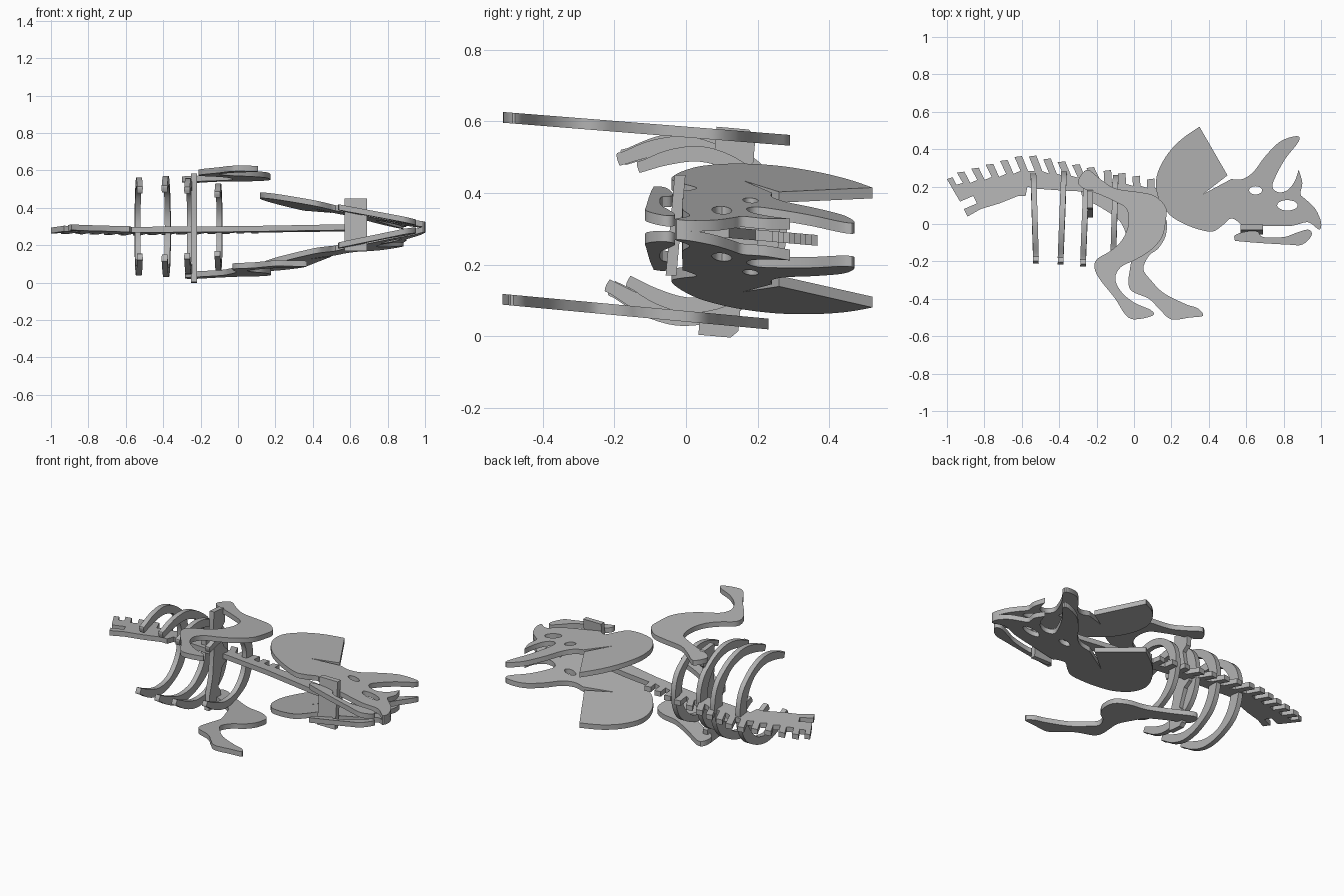
import bpy, bmesh, math
from mathutils import Vector

cube = bpy.data.objects.get("Cube")
if cube:
    bpy.data.objects.remove(cube, do_unlink=True)

mat = bpy.data.materials.new("plain_grey")
mat.use_nodes = True
GREY = (0.45, 0.45, 0.45, 1)
mat.diffuse_color = GREY
mat.node_tree.nodes["Principled BSDF"].inputs["Base Color"].default_value = GREY

HALF = 0.015   # half thickness of the sheet
LEAN = -0.088  # the whole model rests tipped along y
MID = 0.30     # height of the middle plane


def smooth(points, steps=4):
    """Closed rounded outline; a point given twice stays a sharp corner."""
    pts = [Vector(p) / 100 for p in points]
    out = []
    for i, b in enumerate(pts):
        a, c, d = pts[i - 1], pts[(i + 1) % len(pts)], pts[(i + 2) % len(pts)]
        if (c - b).length < 1e-5:
            continue
        for k in range(steps):
            t = k / steps
            out.append(b + 0.5 * t * ((c - a) + t * ((2*a - 5*b + 4*c - d) + t * (3*b - a - 3*c + d))))
    return out


def oval(cx, cy, rx, ry, n=20):
    return [Vector((cx + rx * math.cos(math.tau * k / n), cy + ry * math.sin(math.tau * k / n)))
            for k in range(n)]


def plate(name, loops, place):
    """Cut a sheet from outline loops, then move every point with place(a, b, t)."""
    cu = bpy.data.curves.new(name, "CURVE")
    cu.dimensions, cu.fill_mode, cu.extrude = "2D", "BOTH", HALF
    for loop in loops:
        sp = cu.splines.new("POLY")
        sp.points.add(len(loop) - 1)
        for p, q in zip(sp.points, loop):
            p.co = (q[0], q[1], 0, 1)
        sp.use_cyclic_u = True
    ob = bpy.data.objects.new(name, cu)
    bpy.context.collection.objects.link(ob)
    bpy.ops.object.select_all(action="DESELECT")
    ob.select_set(True)
    bpy.context.view_layer.objects.active = ob
    bpy.ops.object.convert(target="MESH")
    ob = bpy.context.object
    ob.name = name
    bm = bmesh.new()
    bm.from_mesh(ob.data)
    bmesh.ops.remove_doubles(bm, verts=bm.verts, dist=1e-5)
    for v in bm.verts:
        v.co = place(*v.co)
    bmesh.ops.recalc_face_normals(bm, faces=bm.faces)
    bm.to_mesh(ob.data)
    bm.free()
    ob.data.materials.clear()
    ob.data.materials.append(mat)
    bpy.ops.object.shade_smooth_by_angle(angle=math.radians(30))
    return ob


def lying(z, bx=0, cy=LEAN):
    return lambda x, y, t: (x, y, z + bx * x + cy * y + t)


def upright(x0, slope=0, dy=0):
    return lambda w, u, t: (x0 + slope * u + t, u + dy - LEAN * w, MID + LEAN * (u + dy) + w)


# Spine: tail with a slot, a comb of spikes, then a thin neck
back = []
for i in range(14):
    x = -0.91 + i * 0.077
    top = min(0.28 + 0.27 * (x + 0.91), 0.375 - 0.2 * (x + 0.57))
    base = top - 0.085 + 0.06 * abs(x + 0.5)
    lean = 0.015 if x < -0.2 else 0
    back += [(x - 0.02 + lean, base), (x - 0.022 - lean, top - 0.005),
             (x + 0.018 - lean, top), (x + 0.02 + lean, base)]
neck = [(30, 17), (60, 12), (60, 5), (45, 6), (30, 9), (10, 13), (-5, 15), (-20, 17), (-40, 18), (-54, 19),
        (-57, 20), (-58, 15), (-62, 15), (-72, 11), (-82, 8), (-89, 4), (-91, 8), (-84, 11), (-86, 15),
        (-93, 12), (-96, 17), (-100, 24), (-97, 25), (-95, 21)]
plate("spine", [back + [Vector(p) / 100 for p in neck]], lying(MID))

# Ribs: one half profile mirrored across the spine
outer = [(0, 28), (8, 27), (15, 24), (20, 19), (25, 10), (27, 0), (25, -10), (21, -18), (20, -20)]
inner = [(17, -19), (17, -18), (20, -10), (22, 0), (20, 10), (15, 16), (8, 20), (0, 21)]
half = outer + inner
rib = half + [(-w, u) for w, u in reversed(half[1:-1])]
for n, (x0, slope, size, dy) in enumerate([(-0.53, -0.03, 0.97, 0), (-0.385, 0.04, 1, 0),
                                           (-0.265, 0.04, 0.95, -0.02), (-0.105, 0.03, 0.86, 0.02)]):
    plate("rib_%d" % (n + 1), [[p * size for p in smooth(rib)]], upright(x0, slope, dy))

# Pelvis: cross bar that carries both legs
bar = [(-29, 6), (-29, 15), (-27, 17), (-20, 17), (-17, 14), (-6, 17), (-3, 21)]
bar = bar + [(-w, u) for w, u in reversed(bar)] + [(29, 6), (20, 6), (10, 8), (-10, 8), (-20, 6)]
plate("pelvis", [[Vector(p) / 100 for p in bar]], upright(-0.235))

# Legs: the two are posed differently
leg_a = [(-25, 29), (-18, 24), (-10, 19), (3, 17), (11, 15), (17, 9), (17, 2), (15, -7), (9, -14), (1, -19),
         (-7, -23), (-10, -29), (-7, -36), (0, -42), (9, -46), (10, -49), (0, -51), (-5, -48), (-10, -40),
         (-18, -30), (-21, -24), (-20, -19), (-12, -14), (-6, -8), (-3, 0), (-4, 8), (-10, 12), (-19, 16),
         (-27, 19), (-30, 23)]
leg_b = [(-28, 20), (-24, 23), (-12, 16), (0, 10), (10, 8), (17, 3), (17, -6), (13, -13), (8, -17), (5, -24),
         (9, -30), (16, -37), (28, -43), (34, -45), (37, -49), (30, -50), (20, -51), (14, -46), (8, -40),
         (-1, -36), (-3, -31), (-2, -23), (-1, -15), (-4, -6), (-8, 2), (-18, 9), (-27, 14)]
plate("upper_leg_plate", [smooth(leg_a)], lying(0.57, 0, -0.08))
plate("lower_leg_plate", [smooth(leg_b)], lying(0.056, 0, -0.093))

# Head sides: frill, slit, brow horn, nose horn and beak, with eye and nostril holes
head = [(35, 52), (35, 52), (25, 45), (17, 36), (12, 25), (13, 14), (19, 5), (27, 0), (35, -3), (42, -4),
        (47, -1), (52, 3), (57, 0), (57, -1), (57, -1), (70, -1), (84, -1), (93, 1), (99, -3), (100, 1),
        (97, 8), (92, 13), (89, 16), (90, 22), (88, 29), (88, 29), (86, 23), (82, 18), (77, 17), (74, 20),
        (76, 26), (81, 35), (88, 44), (87, 47), (78, 44), (70, 36), (64, 28), (58, 24), (52, 24), (52, 24),
        (37, 16), (37, 16), (50, 26), (50, 26)]
jaw = [(54, -6), (54, -9), (54, -9), (65, -10), (82, -11), (90, -11), (95, -6), (93, -3), (86, -5),
       (80, -7), (69, -7), (66, -4), (60, -4)]
eye, nostril = oval(0.65, 0.18, 0.035, 0.022), oval(0.82, 0.1, 0.055, 0.028)
for side, place in (("upper", lying(0.501, -0.192, -0.065)), ("lower", lying(0.083, 0.2, -0.11))):
    plate(side + "_head_plate", [smooth(head), eye, nostril], place)
    plate(side + "_jaw_plate", [smooth(jaw)], place)

# Brace joining the two head sides
brace = [(0.57, 0.17), (0.69, 0.17), (0.69, 0.45), (0.57, 0.45)]
plate("head_brace", [brace], lambda x, z, t: (x, -0.03 + t + 0.09 * (z - MID), z))
